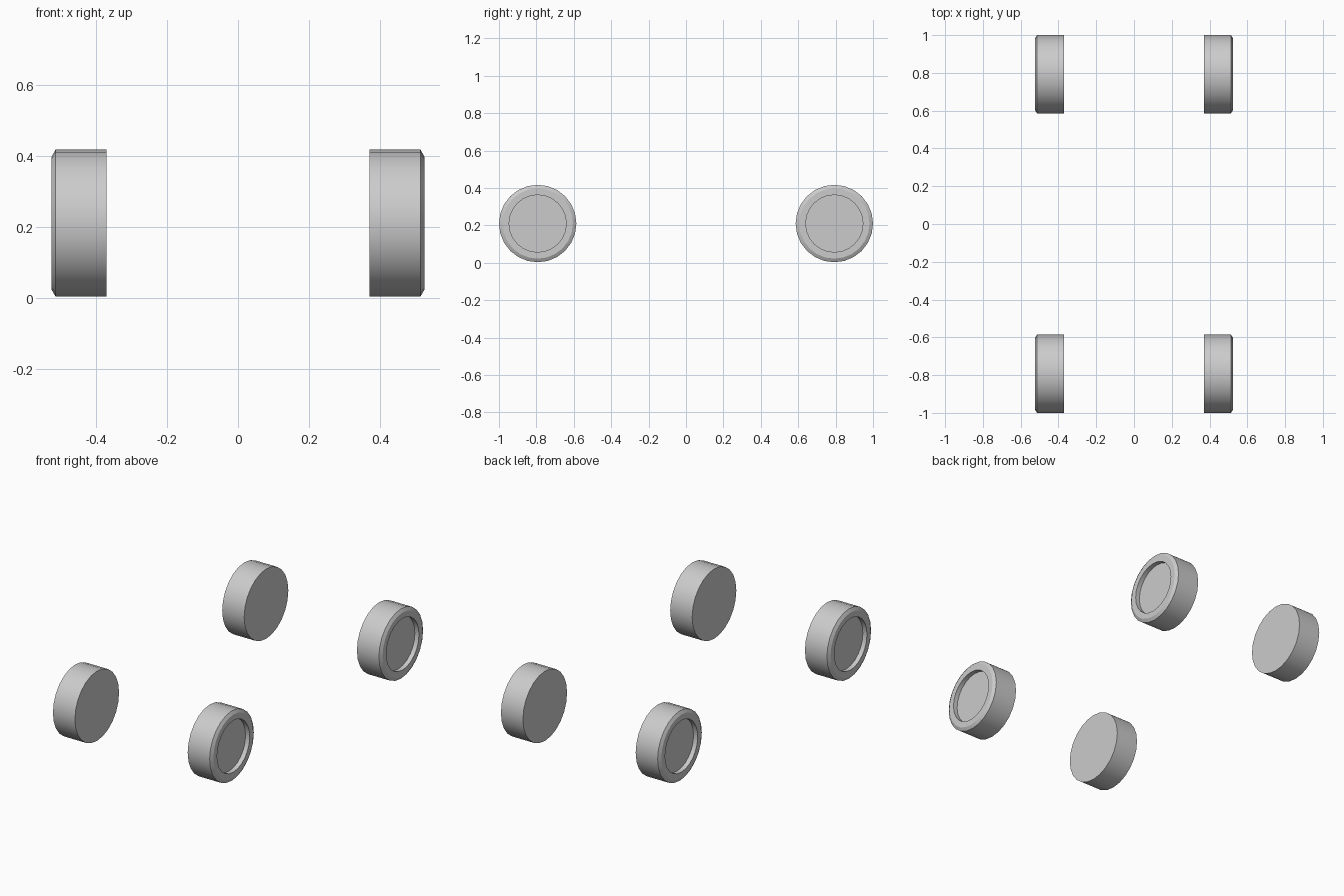
import bpy, bmesh, math

if "Cube" in bpy.data.objects:
    bpy.data.objects.remove(bpy.data.objects["Cube"])

SIDES = 24
RADIUS = 0.207
CENTRE_Y, CENTRE_Z = 0.793, 0.21

# Wheel profile (x, radius): flat inner cap, tread, bevel, rim, recessed hub
PROFILE = [(0.37, RADIUS), (0.514, RADIUS), (0.525, 0.188),
           (0.525, 0.153), (0.498, 0.153)]


def make_wheel(name, side, y):
    bm = bmesh.new()
    rings = []
    for x, r in PROFILE:
        rings.append([bm.verts.new((side * x,
                                    r * math.cos(2 * math.pi * i / SIDES),
                                    r * math.sin(2 * math.pi * i / SIDES)))
                      for i in range(SIDES)])
    for a, b in zip(rings, rings[1:]):
        for i in range(SIDES):
            j = (i + 1) % SIDES
            bm.faces.new((a[i], a[j], b[j], b[i]))
    # Inner cap and recessed hub disc
    bm.faces.new(rings[0])
    bm.faces.new(rings[-1])
    bmesh.ops.recalc_face_normals(bm, faces=bm.faces[:])
    mesh = bpy.data.meshes.new(name)
    bm.to_mesh(mesh)
    bm.free()
    ob = bpy.data.objects.new(name, mesh)
    ob.location = (0, y, CENTRE_Z)
    bpy.context.collection.objects.link(ob)
    bpy.ops.object.select_all(action='DESELECT')
    ob.select_set(True)
    bpy.context.view_layer.objects.active = ob
    bpy.ops.object.shade_smooth_by_angle(angle=math.radians(30))


# Four wheels
for end, y in (("front", -CENTRE_Y), ("rear", CENTRE_Y)):
    for hand, side in (("left", -1), ("right", 1)):
        make_wheel(f"{end}_{hand}_wheel", side, y)
